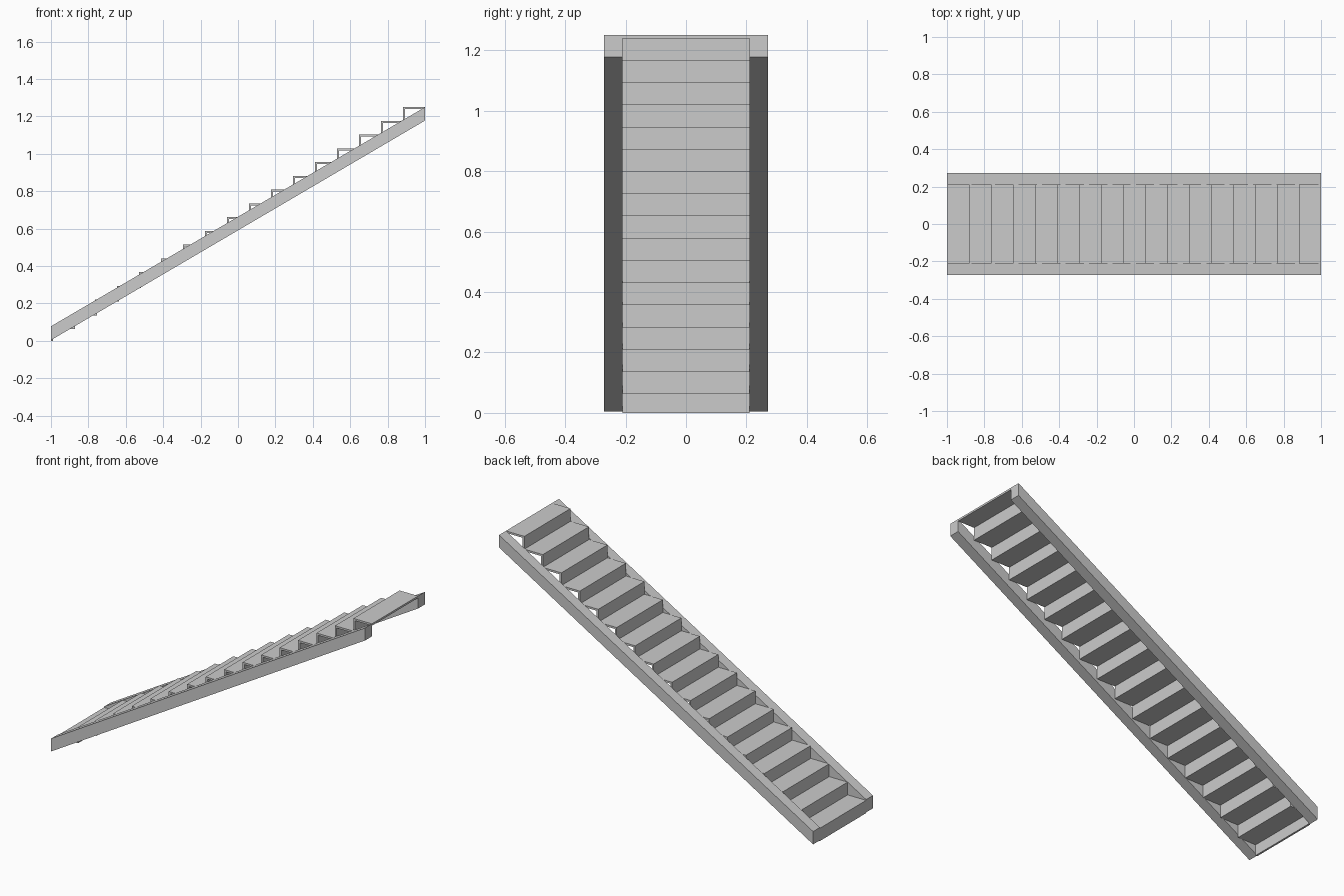
import bpy, bmesh

if "Cube" in bpy.data.objects:
    bpy.data.objects.remove(bpy.data.objects["Cube"])

STEPS = 17
RUN = 2.0 / STEPS
RISE = 1.25 / STEPS
BOARD = 0.011          # tread and riser thickness
INNER, OUTER = 0.21, 0.272

grey = bpy.data.materials.new("light grey")
grey.diffuse_color = (0.6, 0.6, 0.6, 1)
grey.use_nodes = True
grey.node_tree.nodes["Principled BSDF"].inputs["Base Color"].default_value = grey.diffuse_color


def extrude_profile(name, profile, y0, y1):
    """Solid made by sweeping an x-z outline from y0 to y1."""
    bm = bmesh.new()
    face = bm.faces.new([bm.verts.new((x, y0, z)) for x, z in profile])
    swept = bmesh.ops.extrude_face_region(bm, geom=[face])["geom"]
    verts = [g for g in swept if isinstance(g, bmesh.types.BMVert)]
    bmesh.ops.translate(bm, verts=verts, vec=(0, y1 - y0, 0))
    bmesh.ops.recalc_face_normals(bm, faces=bm.faces)
    mesh = bpy.data.meshes.new(name)
    bm.to_mesh(mesh)
    bm.free()
    mesh.materials.append(grey)
    obj = bpy.data.objects.new(name, mesh)
    bpy.context.collection.objects.link(obj)
    return obj


def rectangle(x0, x1, z0, z1):
    return [(x0, z0), (x1, z0), (x1, z1), (x0, z1)]


# Sloping side stringers
slope = [(-1, 0.004), (1, 1.178), (1, 1.25), (-1, 0.078)]
extrude_profile("front_stringer", slope, -OUTER, -INNER)
extrude_profile("back_stringer", slope, INNER, OUTER)

# Thin risers and treads, open underneath
for i in range(STEPS):
    x, z = -1 + i * RUN, i * RISE
    top = z + RISE
    extrude_profile(f"riser_{i + 1}", rectangle(x, x + BOARD, z, top - BOARD), -INNER, INNER)
    end = min(x + RUN + BOARD, 1)
    extrude_profile(f"tread_{i + 1}", rectangle(x, end, top - BOARD, top), -INNER, INNER)
